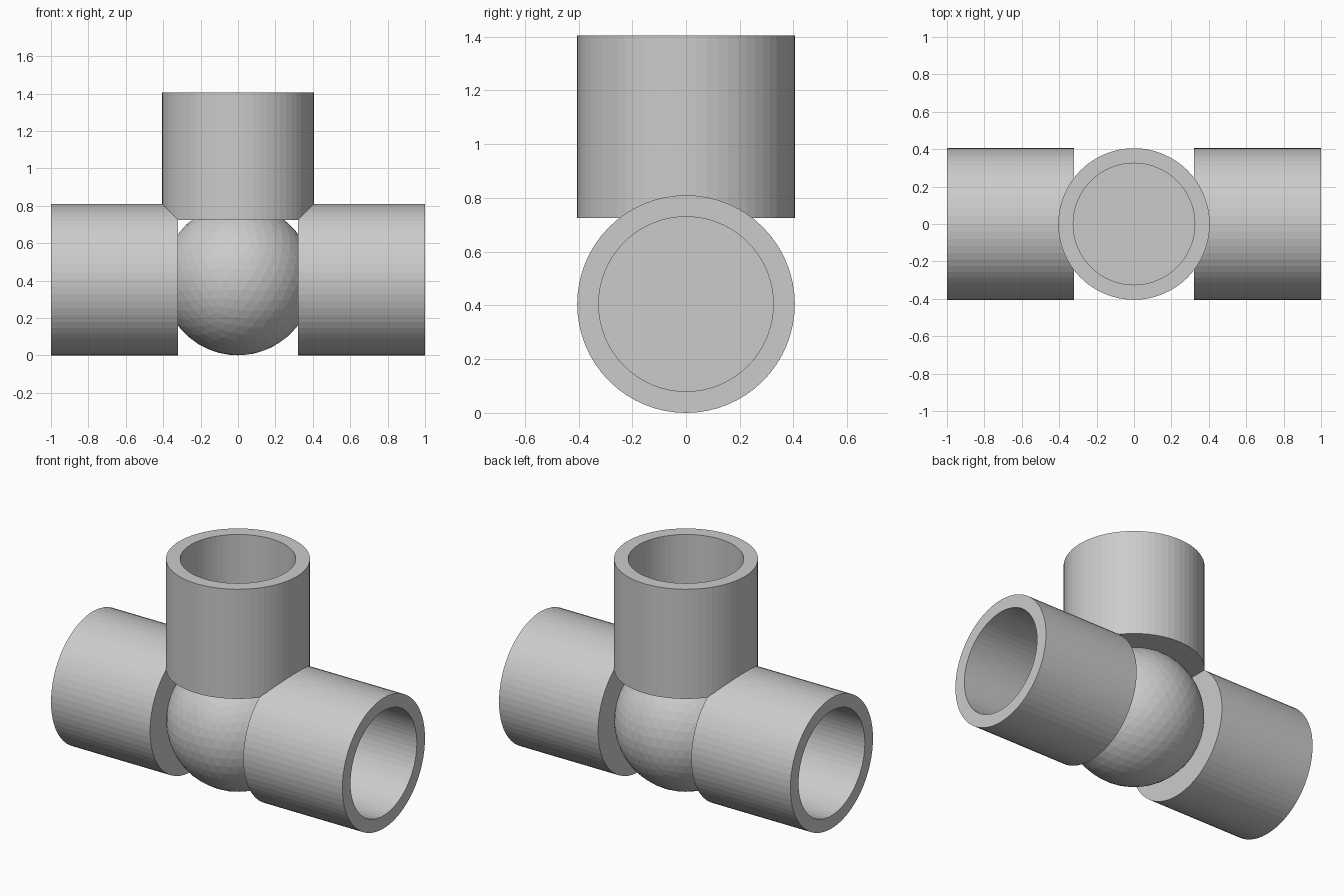
import bpy, bmesh, math
from mathutils import Matrix

if "Cube" in bpy.data.objects:
    bpy.data.objects.remove(bpy.data.objects["Cube"])

R, BORE = 0.405, 0.325               # outer and bore radius
START, FLOOR, END = 0.32, 0.41, 1.0  # distances from the hub centre
SIDES = 64
CENTRE = Matrix.Translation((0, 0, R))


def finish(name, bm):
    mesh = bpy.data.meshes.new(name)
    bm.to_mesh(mesh)
    bm.free()
    ob = bpy.data.objects.new(name, mesh)
    bpy.context.collection.objects.link(ob)
    return ob


def socket(name, angle, end):
    """Cup-shaped pipe socket: closed inner end, open outer end."""
    bm = bmesh.new()
    profile = [(R, START), (R, end), (BORE, end), (BORE, FLOOR)]
    rings = [[bm.verts.new((r * math.cos(2 * math.pi * i / SIDES),
                            r * math.sin(2 * math.pi * i / SIDES), z))
              for i in range(SIDES)] for r, z in profile]
    for a, b in zip(rings, rings[1:]):
        for i in range(SIDES):
            j = (i + 1) % SIDES
            bm.faces.new((a[i], a[j], b[j], b[i]))
    bm.faces.new(rings[0][::-1])
    bm.faces.new(rings[-1])
    bmesh.ops.recalc_face_normals(bm, faces=bm.faces)
    bm.transform(CENTRE @ Matrix.Rotation(angle, 4, 'Y'))
    return finish(name, bm)


# Ball hub
bm = bmesh.new()
bmesh.ops.create_icosphere(bm, subdivisions=4, radius=R - 0.001, matrix=CENTRE)
fitting = finish("tee_pipe_connector", bm)

# Left, right and top sockets, merged with the ball
parts = [socket("right_socket", math.pi / 2, END),
         socket("left_socket", -math.pi / 2, END),
         socket("top_socket", 0, END)]
bpy.context.view_layer.objects.active = fitting
for part in parts:
    mod = fitting.modifiers.new("join_" + part.name, 'BOOLEAN')
    mod.operation = 'UNION'
    mod.solver = 'EXACT'
    mod.object = part
    bpy.ops.object.modifier_apply(modifier=mod.name)
    bpy.data.objects.remove(part)
